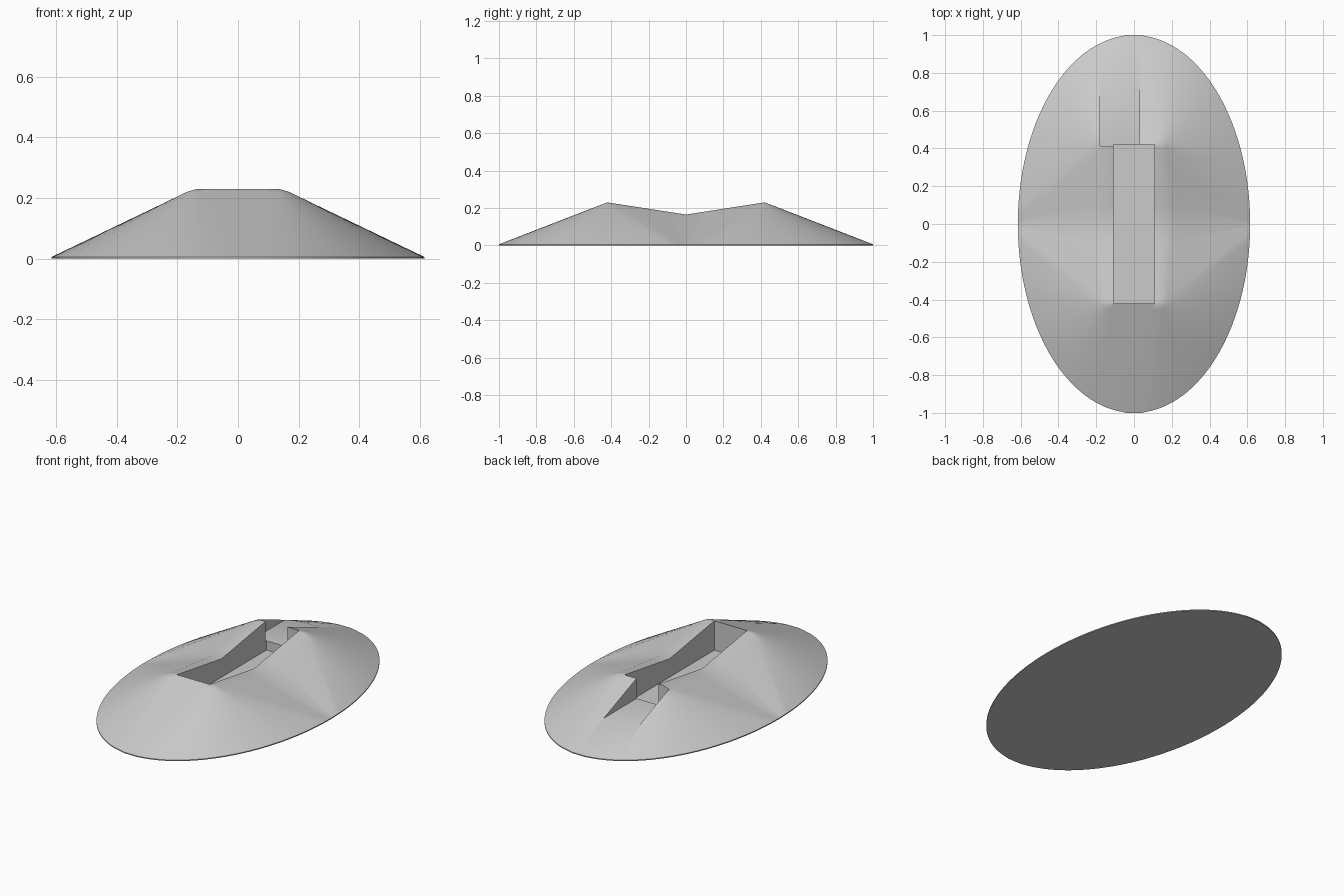
import bpy, bmesh, math

cube = bpy.data.objects.get("Cube")
if cube:
    bpy.data.objects.remove(cube, do_unlink=True)

# Single plain grey material
grey = bpy.data.materials.new("plain grey")
grey.use_nodes = True
COLOUR = (0.6, 0.6, 0.6, 1)
grey.diffuse_color = COLOUR
grey.node_tree.nodes["Principled BSDF"].inputs["Base Color"].default_value = COLOUR

RIM_X, RIM_Y, RIM_Z = 0.615, 1.0, 0.006


def valley(y):
    """Height of the crown, dipping to a shallow V across the middle."""
    return 0.165 + 0.065 * min(y / 0.42, 1)


def crown_ring(part, t, hx, hy, r):
    """Point on a quarter of a rounded rectangle: side, corner or end."""
    if part == "side":
        return hx, t * (hy - r)
    if part == "corner":
        a = t * math.pi / 2
        return hx - r + r * math.cos(a), hy - r + r * math.sin(a)
    return (1 - t) * (hx - r), hy


def section(part, t, angle):
    """Closed cross-section from the base centreline out and over the crown."""
    a = math.radians(angle)
    rx, ry = RIM_X * math.cos(a), RIM_Y * math.sin(a)
    if part == "end":                       # flat tip at each end
        ry = RIM_Y
    ox, oy = crown_ring(part, t, 0.175, 0.45, 0.045)
    ix, iy = crown_ring(part, t, 0.145, 0.42, 0.02)
    if part == "side":                      # crown widens where it dips
        ox += 0.03 * (1 - t)
        ix += 0.03 * (1 - t)
    return [(0, ry, 0), (rx, ry, 0), (rx, ry, RIM_Z),
            (ox, oy, valley(oy) - 0.011), (ix, iy, valley(iy)), (0, iy, valley(iy))]


# Quarter of the mound, lofted around the rim and mirrored twice
columns = [section("side", i / 4, 3 * i / 4) for i in range(4)]
columns += [section("corner", i / 36, 3 + 81 * i / 36) for i in range(37)]
columns += [section("end", i / 3, 84 + 2 * i) for i in range(1, 4)]

bm = bmesh.new()
grid = [[bm.verts.new(p) for p in col] for col in columns]
for a, b in zip(grid, grid[1:]):
    for j in range(5):
        bm.faces.new((a[j], a[j + 1], b[j + 1], b[j]))
bmesh.ops.remove_doubles(bm, verts=bm.verts, dist=1e-5)
for axis in ((-1, 1, 1), (1, -1, 1)):
    copy = bmesh.ops.duplicate(bm, geom=bm.verts[:] + bm.edges[:] + bm.faces[:])["geom"]
    bmesh.ops.scale(bm, vec=axis, verts=[g for g in copy if isinstance(g, bmesh.types.BMVert)])
    bmesh.ops.remove_doubles(bm, verts=bm.verts, dist=1e-5)
bmesh.ops.recalc_face_normals(bm, faces=bm.faces)
mesh = bpy.data.meshes.new("mound")
bm.to_mesh(mesh)
bm.free()
mesh.materials.append(grey)
mound = bpy.data.objects.new("mound", mesh)
bpy.context.collection.objects.link(mound)


def cut_box(name, lo, hi):
    """Cut a box-shaped recess out of the mound."""
    bpy.ops.mesh.primitive_cube_add(size=1, location=[(a + b) / 2 for a, b in zip(lo, hi)])
    box = bpy.context.object
    box.name = name
    box.scale = [b - a for a, b in zip(lo, hi)]
    box.hide_render = True
    box.data.materials.append(grey)
    bpy.context.view_layer.update()
    mod = mound.modifiers.new(name, "BOOLEAN")
    mod.operation, mod.solver, mod.object = "DIFFERENCE", "EXACT", box
    bpy.context.view_layer.objects.active = mound
    bpy.ops.object.modifier_apply(modifier=name)
    bpy.data.objects.remove(box, do_unlink=True)


# Long central pocket, and the offset channel running out of the back slope
cut_box("pocket_cutter", (-0.108, -0.42, 0.055), (0.108, 0.422, 0.5))
cut_box("channel_cutter", (-0.18, 0.412, 0.11), (0.03, 1.2, 0.5))

bpy.ops.object.select_all(action="DESELECT")
mound.select_set(True)
bpy.context.view_layer.objects.active = mound
bpy.ops.object.shade_smooth_by_angle(angle=math.radians(35))
